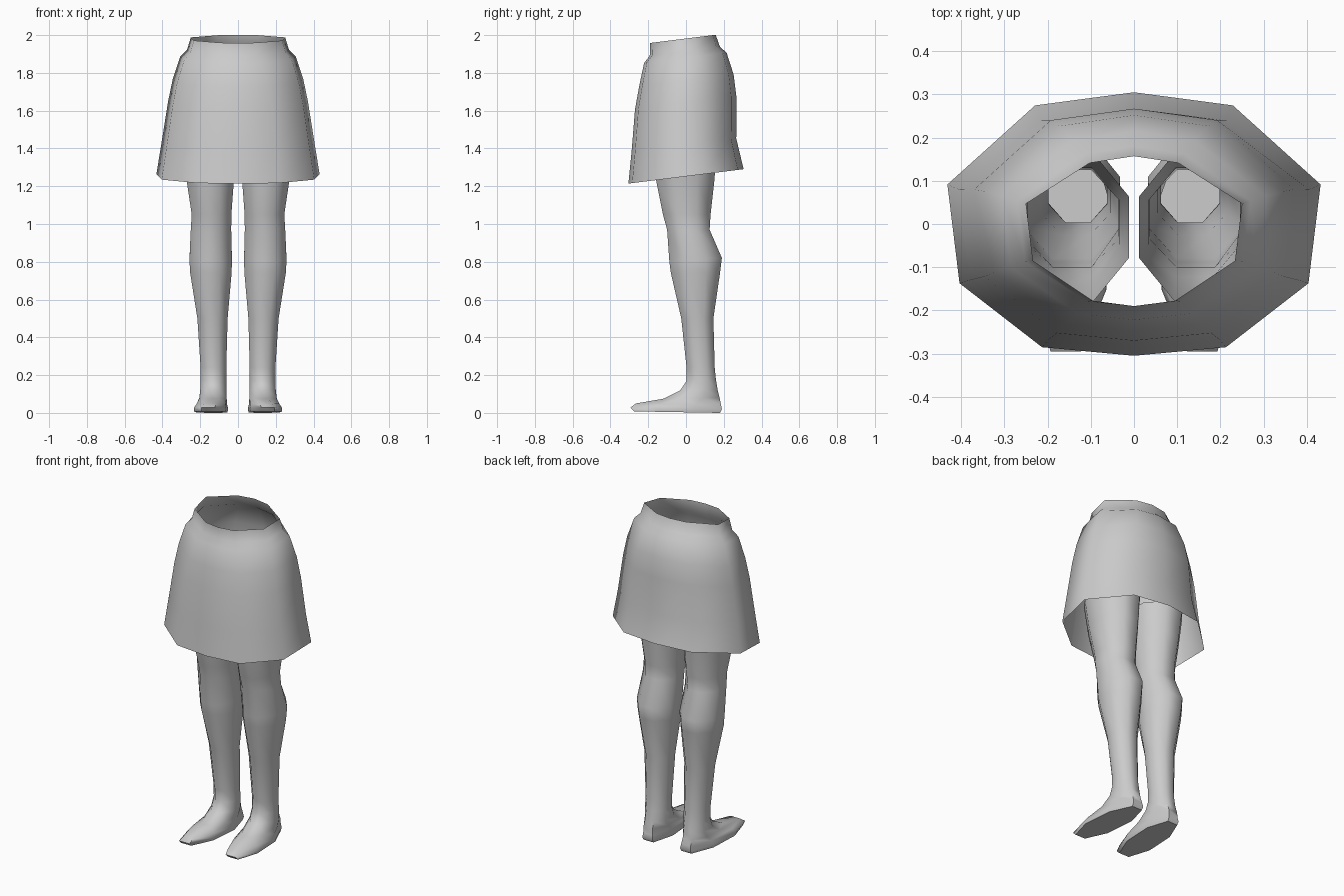
import bpy, bmesh, math

if "Cube" in bpy.data.objects:
    bpy.data.objects.remove(bpy.data.objects["Cube"])

grey = bpy.data.materials.new("light grey")
grey.diffuse_color = (0.6, 0.6, 0.6, 1)
grey.use_nodes = True
grey.node_tree.nodes["Principled BSDF"].inputs["Base Color"].default_value = grey.diffuse_color


def loft(name, rings, cap_end=False):
    """Skin a list of equal-length closed rings, running from top to bottom."""
    bm = bmesh.new()
    rows = [[bm.verts.new(p) for p in ring] for ring in rings]
    n = len(rows[0])
    for a, b in zip(rows, rows[1:]):
        for i in range(n):
            j = (i + 1) % n
            bm.faces.new((a[j], a[i], b[i], b[j]))
    if cap_end:
        bm.faces.new(rows[-1])
    bm.normal_update()
    me = bpy.data.meshes.new(name)
    bm.to_mesh(me)
    bm.free()
    me.materials.append(grey)
    ob = bpy.data.objects.new(name, me)
    bpy.context.collection.objects.link(ob)
    bpy.ops.object.select_all(action='DESELECT')
    bpy.context.view_layer.objects.active = ob
    ob.select_set(True)
    bpy.ops.object.shade_smooth_by_angle(angle=math.radians(62))
    return ob


# Skirt: ten-sided open shell, each level is z, half width, back y, front y, corner
def skirt_ring(z, w, back, front, c):
    half = [(0, back), (c * w, 0.9 * back), (w, 0.3 * back),
            (0.935 * w, 0.45 * front), (c * w * 0.93, 0.935 * front), (0, front)]
    pts = half + [(-x, y) for x, y in half[4:0:-1]]
    return [(x, y, z + 0.125 * y) for x, y in reversed(pts)]


skirt_levels = [
    (1.982, 0.25, 0.157, -0.19, 0.41),
    (1.915, 0.27, 0.18, -0.192, 0.43),
    (1.88, 0.305, 0.215, -0.222, 0.46),
    (1.76, 0.345, 0.252, -0.248, 0.50),
    (1.64, 0.37, 0.267, -0.27, 0.52),
    (1.42, 0.405, 0.266, -0.288, 0.53),
    (1.252, 0.432, 0.305, -0.305, 0.53),
]
loft("skirt", [skirt_ring(*lv) for lv in skirt_levels])


# Legs and feet: eight-sided, inner x, outer x, front y, back y, front z, back z, toe shift
def leg_ring(x0, x1, y0, y1, zf, zb, shift=0.0):
    k = math.cos(math.pi / 8)
    pts = []
    for i in range(8):
        a = math.pi / 8 + i * math.pi / 4
        u, v = math.cos(a) / k, math.sin(a) / k
        t = (1 - v) / 2                     # 0 at the back, 1 at the front
        pts.append(((x0 + x1) / 2 + u * (x1 - x0) / 2 + shift * (t - 0.5),
                    (y0 + y1) / 2 + v * (y1 - y0) / 2,
                    zb + (zf - zb) * t))
    return pts[::-1]


leg_levels = [
    (0.012, 0.295, -0.18, 0.165, 1.42, 1.42),
    (0.022, 0.272, -0.158, 0.15, 1.23, 1.23),
    (0.035, 0.245, -0.122, 0.13, 1.05, 1.05),
    (0.036, 0.25, -0.10, 0.125, 0.97, 0.97),
    (0.032, 0.257, -0.088, 0.19, 0.80, 0.82),
    (0.034, 0.253, -0.08, 0.18, 0.74, 0.74),
    (0.055, 0.215, -0.025, 0.145, 0.50, 0.50),
    (0.062, 0.198, 0.003, 0.152, 0.24, 0.24),
    (0.062, 0.198, 0.003, 0.158, 0.17, 0.18),
    (0.060, 0.20, -0.03, 0.168, 0.12, 0.12),
    (0.060, 0.205, -0.12, 0.178, 0.075, 0.08),
    (0.062, 0.215, -0.265, 0.185, 0.05, 0.045, 0.02),
    (0.058, 0.228, -0.295, 0.19, 0.028, 0.018, 0.03),
    (0.062, 0.225, -0.275, 0.18, 0.008, 0.0, 0.03),
]
for side, sx in (("left", 1), ("right", -1)):
    rings = [leg_ring(*lv) for lv in leg_levels]
    if sx < 0:                              # mirror and keep the winding outward
        rings = [[(-x, y, z) for x, y, z in reversed(r)] for r in rings]
    loft(side + "_leg", rings, True)
